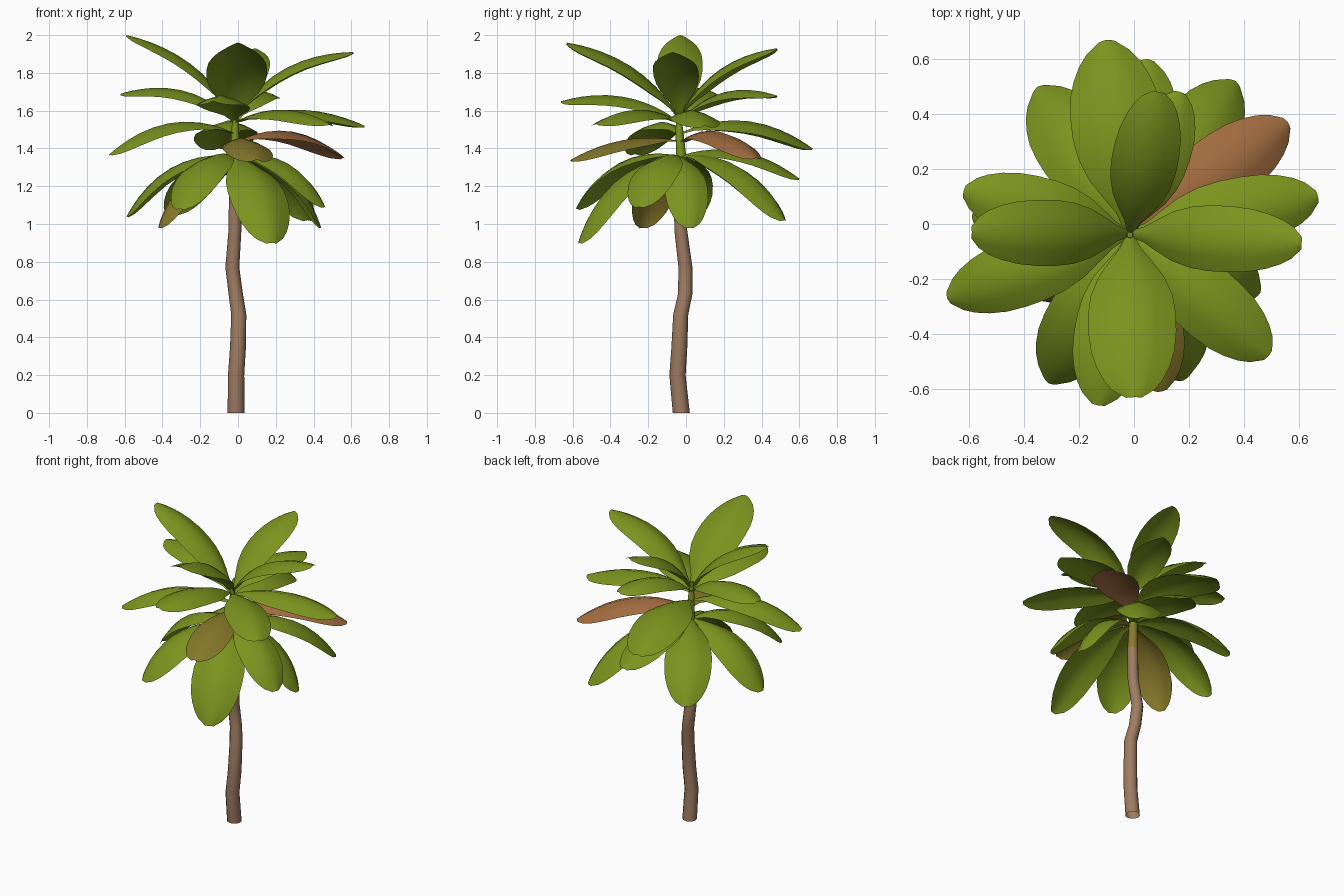
import bpy
import bmesh
import math
from mathutils import Vector

cube = bpy.data.objects.get("Cube")
if cube:
    bpy.data.objects.remove(cube, do_unlink=True)


def make_material(name, colour):
    mat = bpy.data.materials.new(name)
    mat.use_nodes = True
    mat.diffuse_color = (*colour, 1)
    mat.node_tree.nodes["Principled BSDF"].inputs["Base Color"].default_value = (*colour, 1)
    return mat


GREEN = make_material("leaf green", (0.2, 0.295, 0.013))
OLIVE = make_material("fading olive", (0.24, 0.19, 0.023))
RUST = make_material("dry leaf brown", (0.355, 0.15, 0.05))
BARK = make_material("bark brown", (0.345, 0.2, 0.118))


def finish(bm, name, materials, angle):
    mesh = bpy.data.meshes.new(name)
    bm.to_mesh(mesh)
    bm.free()
    obj = bpy.data.objects.new(name, mesh)
    for mat in materials:
        mesh.materials.append(mat)
    bpy.context.collection.objects.link(obj)
    bpy.ops.object.select_all(action="DESELECT")
    obj.select_set(True)
    bpy.context.view_layer.objects.active = obj
    bpy.ops.object.shade_smooth_by_angle(angle=math.radians(angle))
    return obj


def build_trunk():
    # Each ring: x, y, z, radius
    path = [(-.01, -.025, 0, .045), (-.01, -.045, .2, .043), (0, -.035, .35, .042),
            (.004, -.028, .52, .04), (-.012, -.004, .63, .038), (-.03, -.003, .77, .037),
            (-.016, -.028, .97, .034), (-.015, -.03, 1.18, .033), (-.015, -.025, 1.34, .028),
            (-.015, -.035, 1.5, .02), (-.015, -.04, 1.6, .01)]
    sides = 12
    bm = bmesh.new()
    rings = []
    for x, y, z, r in path:
        ring = []
        for k in range(sides):
            a = math.tau * k / sides
            ring.append(bm.verts.new((x + r * math.cos(a), y + r * math.sin(a), z)))
        rings.append(ring)
    for low, high in zip(rings, rings[1:]):
        for k in range(sides):
            n = (k + 1) % sides
            bm.faces.new((low[k], low[n], high[n], high[k]))
    bm.faces.new(rings[-1])
    # Bark below, fading through olive to the green growing tip
    for face in bm.faces:
        z = face.calc_center_median().z
        face.material_index = 0 if z < 1.2 else 1 if z < 1.35 else 2
    finish(bm, "trunk", [BARK, OLIVE, GREEN], 50)


# Leaf outline: position along the leaf, share of the full width
OUTLINE = [(0, .1), (.1, .24), (.18, .48), (.28, .75), (.4, .93), (.52, 1), (.64, 1),
           (.75, .95), (.84, .83), (.91, .67), (.96, .48), (1, .18)]
# Cross-section: share of the half width, droop below the midrib
SECTION = [(-1, .4), (-.55, .17), (0, 0), (.55, .17), (1, .4)]


def build_leaf(name, attach, tip, width, arch, mat):
    tip = Vector(tip)
    base = Vector((-.015, -.035, attach))
    chord = tip - base
    side = chord.cross(Vector((0, 0, 1))).normalized()
    up = side.cross(chord).normalized()
    control = base + chord * .48 + up * arch
    bm = bmesh.new()
    rows = []
    for t, share in OUTLINE:
        spine = base * (1 - t) ** 2 + control * 2 * t * (1 - t) + tip * t * t
        tangent = ((control - base) * (1 - t) + (tip - control) * t).normalized()
        normal = side.cross(tangent)
        half = width * share / 2
        rows.append([bm.verts.new(spine + side * s * half - normal * d * half)
                     for s, d in SECTION])
    for a, b in zip(rows, rows[1:]):
        for j in range(len(SECTION) - 1):
            bm.faces.new((a[j], a[j + 1], b[j + 1], b[j]))
    finish(bm, name, [mat], 40)


# Attachment height of each tier, then leaf tip, width and arch
TIERS = {
    "crown_leaf": (1.56, [(-.59, -.03, 2, .24, .17), (0, -.63, 1.96, .32, .17),
                          (.09, .48, 1.93, .24, .17), (.61, -.07, 1.91, .24, .2)]),
    "upper_leaf": (1.54, [(-.62, .12, 1.69, .24, .19), (.17, .48, 1.68, .23, .18),
                          (-.13, -.66, 1.65, .27, .16), (.49, -.48, 1.53, .26, .14),
                          (.67, .1, 1.52, .25, .15)]),
    "middle_leaf": (1.48, [(-.1, .67, 1.4, .33, .21), (-.68, -.27, 1.37, .25, .22)]),
    "lower_leaf": (1.36, [(.05, .6, 1.24, .27, .17), (.46, -.25, 1.09, .26, .21),
                          (-.31, -.58, 1.08, .27, .23), (-.35, .5, 1.05, .29, .22),
                          (-.59, .03, 1.04, .27, .22), (.37, .52, 1.02, .28, .24),
                          (.18, -.57, .9, .32, .24), (.44, .02, .98, .23, .2)]),
}

build_trunk()
for tier, (attach, leaves) in TIERS.items():
    for number, (x, y, z, width, arch) in enumerate(leaves, 1):
        build_leaf(f"{tier}_{number}", attach, (x, y, z), width, arch, GREEN)

# Ageing leaves
build_leaf("dry_leaf", 1.43, (.56, .37, 1.35), .26, .2, RUST)
build_leaf("fading_leaf_front", 1.44, (.1, -.61, 1.34), .25, .11, OLIVE)
build_leaf("fading_leaf_right", 1.35, (-.42, -.23, .98), .24, .18, OLIVE)
